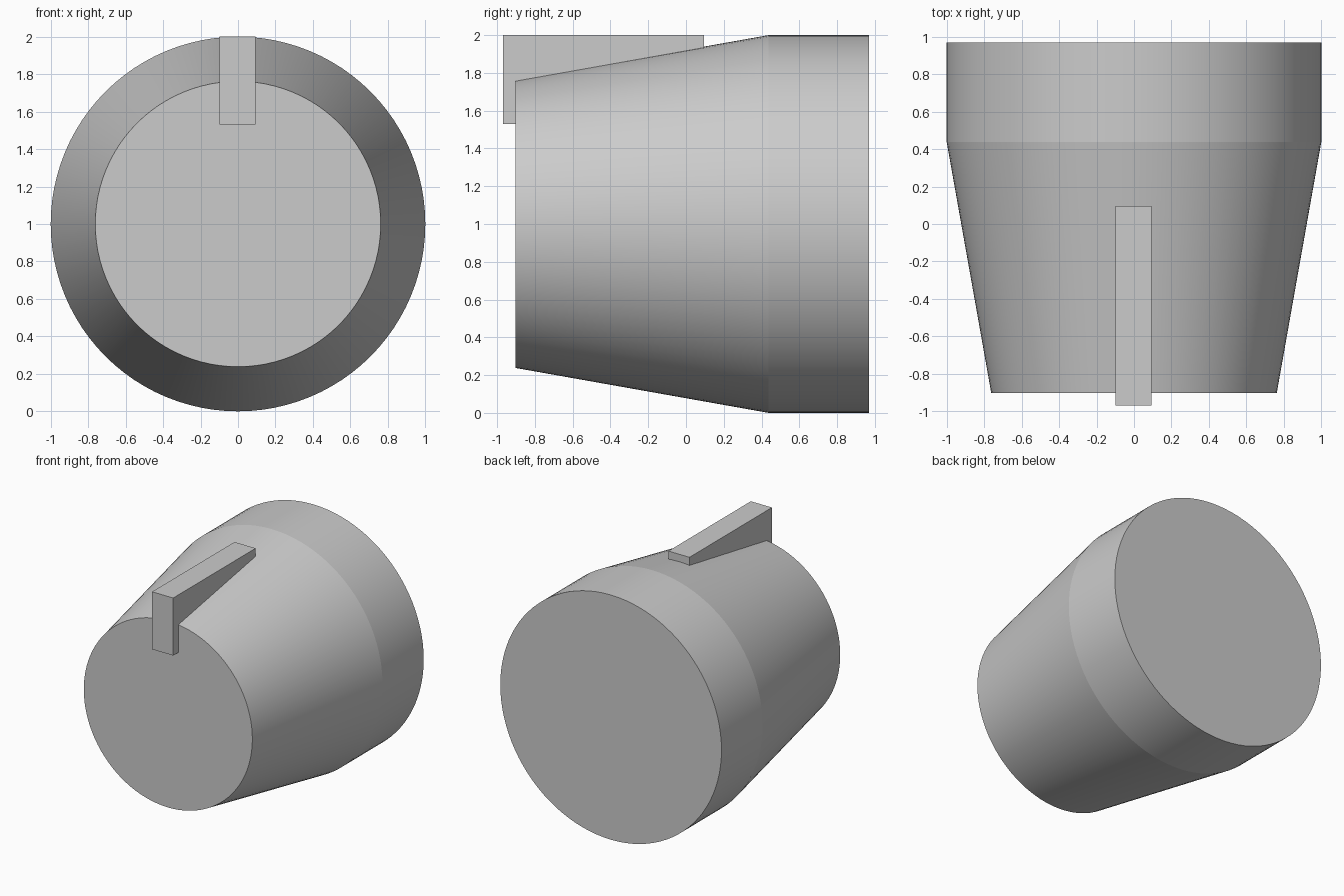
import bpy, bmesh, math

if "Cube" in bpy.data.objects:
    bpy.data.objects.remove(bpy.data.objects["Cube"])

SEGMENTS = 96
CENTRE_Z = 1.0


def link(name, bm):
    bmesh.ops.recalc_face_normals(bm, faces=bm.faces)
    mesh = bpy.data.meshes.new(name)
    bm.to_mesh(mesh)
    bm.free()
    obj = bpy.data.objects.new(name, mesh)
    bpy.context.collection.objects.link(obj)
    return obj


# Knob body: (y, radius) profile turned about the y axis, capped at both ends
profile = [(-0.903, 0.762), (0.438, 1.0), (0.97, 1.0)]
bm = bmesh.new()
rings = []
for y, r in profile:
    angles = [2 * math.pi * i / SEGMENTS for i in range(SEGMENTS)]
    rings.append([bm.verts.new((r * math.cos(a), y, CENTRE_Z + r * math.sin(a))) for a in angles])
for a, b in zip(rings, rings[1:]):
    for i in range(SEGMENTS):
        j = (i + 1) % SEGMENTS
        bm.faces.new((a[i], a[j], b[j], b[i]))
bm.faces.new(rings[0])
bm.faces.new(rings[-1])
body = link("knob_body", bm)
bpy.context.view_layer.objects.active = body
body.select_set(True)
bpy.ops.object.shade_smooth_by_angle(angle=math.radians(8))

# Pointer: straight bar sunk into the top of the taper
lo, hi = (-0.098, -0.97, 1.53), (0.093, 0.095, 2.0)
bm = bmesh.new()
bmesh.ops.create_cube(bm, size=1)
for v in bm.verts:
    v.co = [l + (c + 0.5) * (h - l) for c, l, h in zip(v.co, lo, hi)]
link("pointer_bar", bm)
